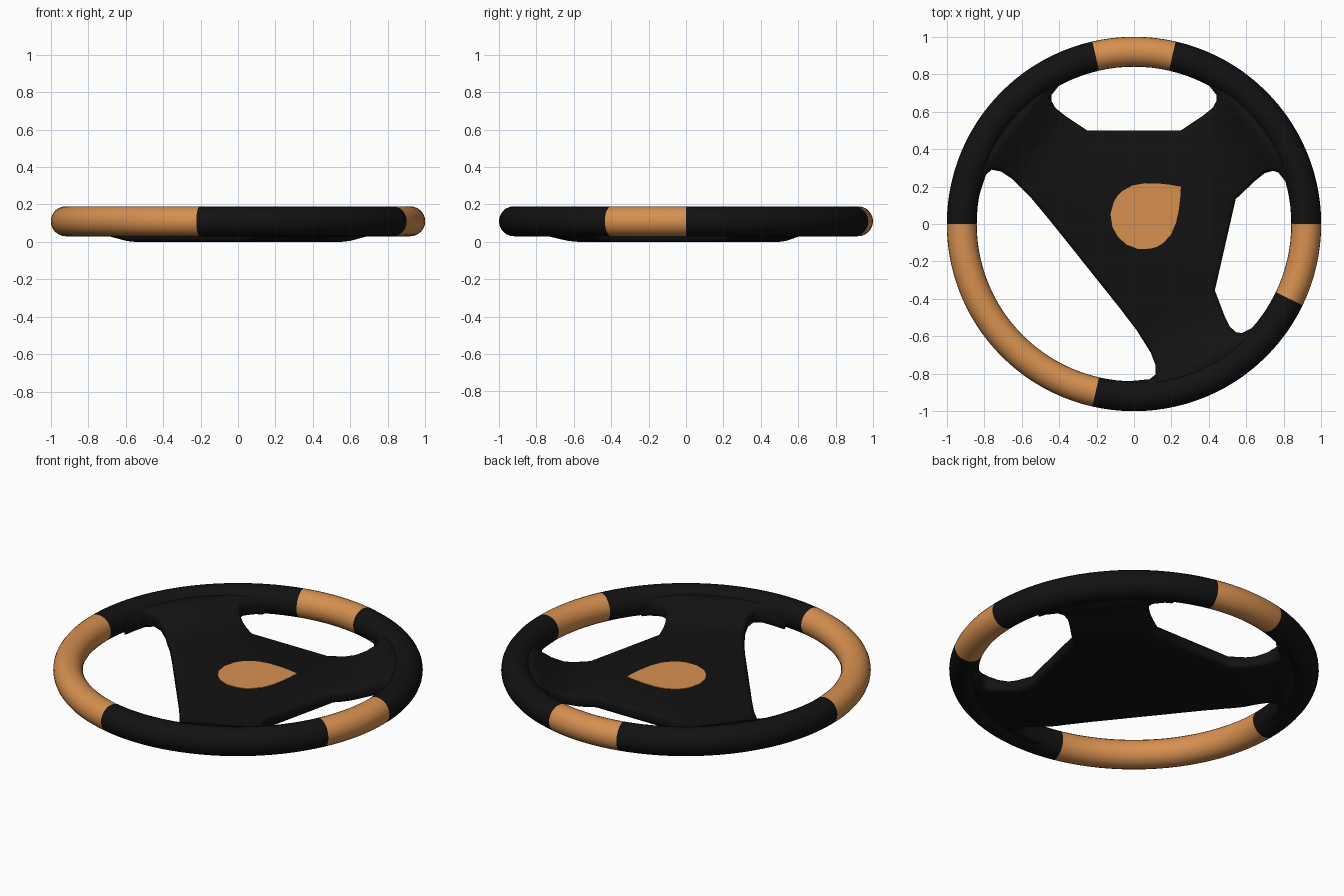
import bpy, bmesh, math
from mathutils import Vector

if "Cube" in bpy.data.objects:
    bpy.data.objects.remove(bpy.data.objects["Cube"])

STEP = math.tau / 28            # the wheel is divided into 28 equal sectors
AXIS = 3 * STEP                 # symmetry axis of the turned wheel


def material(name, rgb):
    m = bpy.data.materials.new(name)
    m.diffuse_color = (*rgb, 1)
    m.use_nodes = True
    m.node_tree.nodes["Principled BSDF"].inputs["Base Color"].default_value = m.diffuse_color
    return m


black = material("black_leather", (0.006, 0.006, 0.006))
tan = material("tan_leather", (0.68, 0.28, 0.08))


def reflect(p):
    r, a = math.hypot(*p), math.atan2(p[1], p[0])
    return (r * math.cos(2 * AXIS - a), r * math.sin(2 * AXIS - a))


def arc(angles, r=0.92):
    return [(r * math.cos(math.radians(a)), r * math.sin(math.radians(a))) for a in angles]


def plate(outline, z0, z1):
    """Extruded flat outline as a bmesh."""
    bm = bmesh.new()
    face = bm.faces.new([bm.verts.new((x, y, z0)) for x, y in outline])
    ext = bmesh.ops.extrude_face_region(bm, geom=[face], use_keep_orig=True)
    for v in ext["geom"]:
        if isinstance(v, bmesh.types.BMVert):
            v.co.z = z1
    bmesh.ops.recalc_face_normals(bm, faces=bm.faces)
    return bm


def finish(bm, name, mat, angle=40):
    me = bpy.data.meshes.new(name)
    bmesh.ops.recalc_face_normals(bm, faces=bm.faces)
    bm.to_mesh(me)
    bm.free()
    ob = bpy.data.objects.new(name, me)
    bpy.context.collection.objects.link(ob)
    me.materials.append(mat)
    smooth(ob, angle)
    return ob


def smooth(ob, angle):
    bpy.ops.object.select_all(action='DESELECT')
    ob.select_set(True)
    bpy.context.view_layer.objects.active = ob
    bpy.ops.object.shade_smooth_by_angle(angle=math.radians(angle))


# Rim: one torus with three tan grip sections
bpy.ops.mesh.primitive_torus_add(major_radius=0.92, minor_radius=0.08, location=(0, 0, 0.11),
                                 major_segments=112, minor_segments=24)
rim = bpy.context.object
rim.name = "rim"
rim.data.materials.append(black)
rim.data.materials.append(tan)
for f in rim.data.polygons:
    sector = int((math.atan2(f.center.y, f.center.x) % math.tau) / STEP)
    f.material_index = int(sector in (6, 7, 14, 15, 16, 17, 18, 19, 26, 27))
smooth(rim, 60)

# Hub with three spokes: half outline, mirrored across the tilted axis
hole_side = [(0.36, 0.765), (0.40, 0.74), (0.44, 0.69), (0.442, 0.66),
             (0.42, 0.62), (0.37, 0.58), (0.25, 0.5)]
half = (arc([46, 53, 59, 64]) + hole_side
        + [(-x, y) for x, y in reversed(hole_side)]
        + arc([116, 122, 128, 134, 141, 148, 155, 162, 168])
        + [(-0.835, 0.12), (-0.815, 0.19), (-0.79, 0.265), (-0.76, 0.29), (-0.71, 0.28),
           (-0.65, 0.24), (-0.55, 0.14), (-0.45, 0.02)])
outline = arc([math.degrees(AXIS)]) + half + [reflect(p) for p in reversed(half)]
bm = plate(outline, 0, 0.075)
ring = [e for e in bm.edges if abs(e.verts[0].co.z - e.verts[1].co.z) < 1e-4]
bmesh.ops.bevel(bm, geom=ring, offset=0.025, segments=3, profile=0.5,
                affect='EDGES', clamp_overlap=False)

# Cross cuts let each spoke rise smoothly into the rim
spokes = [Vector((*p, 0)) for p in arc([math.degrees(AXIS), 141.5,
                                        2 * math.degrees(AXIS) - 141.5], 1)]
for d in spokes:
    for dist in (0.54, 0.6, 0.65, 0.7, 0.74, 0.78, 0.82):
        bmesh.ops.bisect_plane(bm, geom=bm.verts[:] + bm.edges[:] + bm.faces[:],
                               plane_co=d * dist, plane_no=d)


def ease(x, a, b):
    t = min(1, max(0, (x - a) / (b - a)))
    return t * t * (3 - 2 * t)


for v in bm.verts:
    reach = max(v.co.dot(d) for d in spokes)
    low = 0.045 * ease(reach, 0.54, 0.84)
    high = 0.075 + 0.085 * ease(reach, 0.6, 0.86)
    v.co.z = low + (high - low) * v.co.z / 0.075
finish(bm, "hub_and_spokes", black)

# Teardrop horn pad
drop = [(-0.10, 0.06), (-0.065, 0.12), (-0.01, 0.16), (0.025, 0.173), (0.06, 0.177), (0.12, 0.167),
        (0.18, 0.135), (0.24, 0.085), (0.28, 0.045)]
drop = [(-0.11, 0)] + drop + [(0.32, 0)] + [(u, -v) for u, v in reversed(drop)]
c, s = math.cos(AXIS), math.sin(AXIS)
finish(plate([(u * c - v * s, u * s + v * c) for u, v in drop], 0.06, 0.078), "horn_pad", tan)
